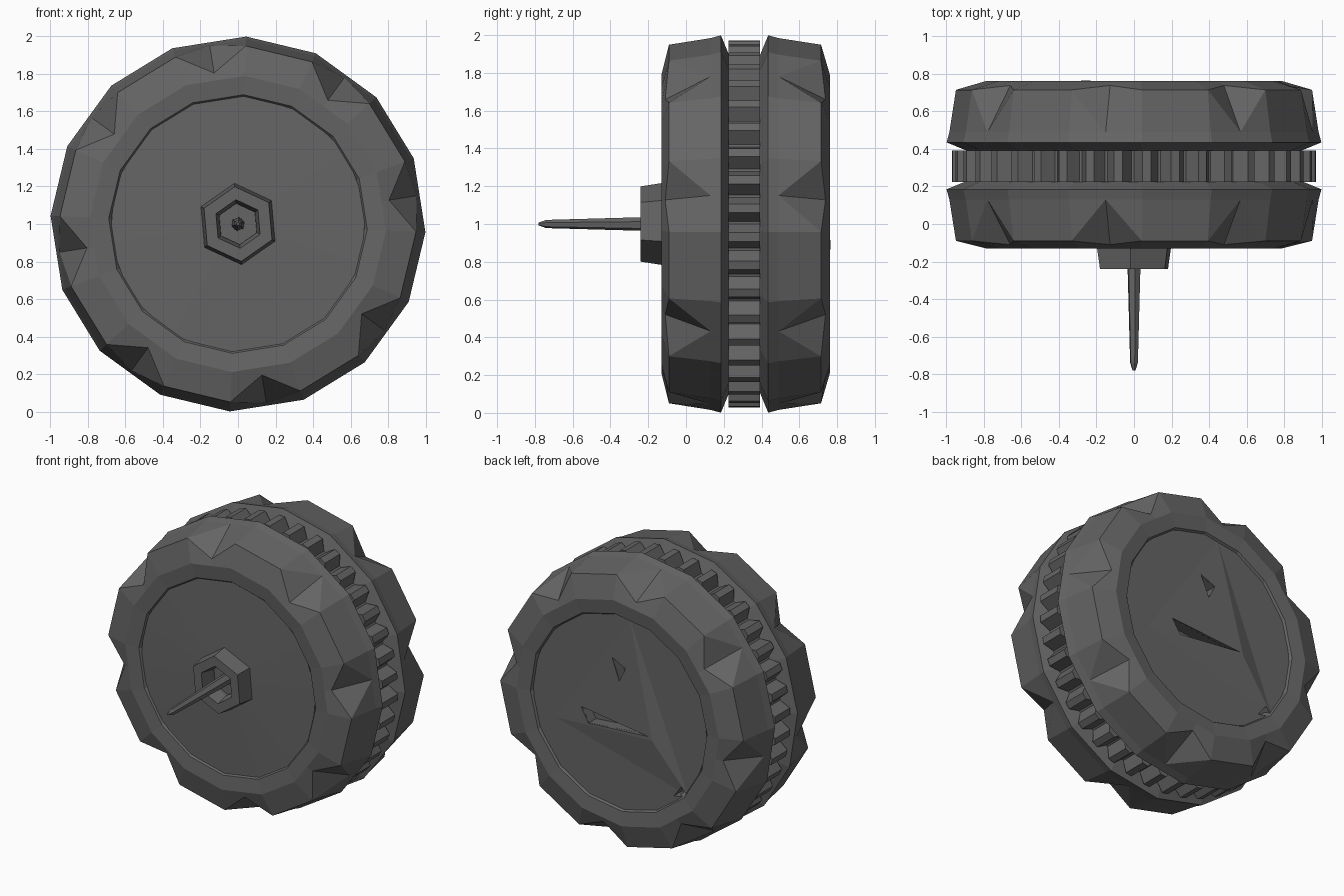
import bpy, bmesh
from math import cos, sin, radians, tau

if "Cube" in bpy.data.objects:
    bpy.data.objects.remove(bpy.data.objects["Cube"])

rubber = bpy.data.materials.new("dark_grey")
rubber.diffuse_color = (0.13, 0.13, 0.13, 1)
rubber.use_nodes = True
rubber.node_tree.nodes["Principled BSDF"].inputs["Base Color"].default_value = rubber.diffuse_color


def pt(r, a, y):
    # point on a ring around the wheel axis (along y, at z = 1)
    return (r * cos(a), y, 1 + r * sin(a))


def finish(name, bm):
    bmesh.ops.recalc_face_normals(bm, faces=bm.faces)
    me = bpy.data.meshes.new(name)
    bm.to_mesh(me)
    bm.free()
    me.materials.append(rubber)
    ob = bpy.data.objects.new(name, me)
    bpy.context.collection.objects.link(ob)
    return ob


def lathe(name, profile, n, phase=0.0, closed=False):
    # profile of (radius, y); ends capped unless closed into a ring
    bm = bmesh.new()
    rings = [[bm.verts.new(pt(r, phase + tau * i / n, y)) for i in range(n)] for r, y in profile]
    pairs = list(zip(rings, rings[1:]))
    if closed:
        pairs.append((rings[-1], rings[0]))
    for p, q in pairs:
        for i in range(n):
            j = (i + 1) % n
            bm.faces.new((p[i], p[j], q[j], q[i]))
    if not closed:
        bm.faces.new(rings[0])
        bm.faces.new(rings[-1])
    return finish(name, bm)


def prism(name, tri, y0, y1):
    # flat polygon in (x, z offset) extruded along y
    bm = bmesh.new()
    a, b = [[bm.verts.new((x, y, 1 + z)) for x, z in tri] for y in (y0, y1)]
    bm.faces.new(a)
    bm.faces.new(b)
    for i in range(len(tri)):
        j = (i + 1) % len(tri)
        bm.faces.new((a[i], a[j], b[j], b[i]))
    return finish(name, bm)


def tyre(name, profile):
    # ring with eight wedge notches bitten out of the outer shoulder
    angles = [radians(9 + 45 * k + d) for k in range(8) for d in (-11.5, 0, 11.5)]
    n = len(angles)
    bm = bmesh.new()
    rings = []
    for k, (r, y) in enumerate(profile):
        ring = []
        for i, a in enumerate(angles):
            rr, yy = r, y
            if i % 3 == 1:
                rr = r * cos(radians(11.5))
                if k == 2:
                    rr, yy = 0.815, (y + profile[1][1]) / 2
            ring.append(bm.verts.new(pt(rr, a, yy)))
        rings.append(ring)
    for k, (p, q) in enumerate(zip(rings, rings[1:] + rings[:1])):
        for i in range(n):
            j = (i + 1) % n
            if k == 2 and i % 3 == 0:
                bm.faces.new((p[i], p[j], q[j]))
                bm.faces.new((p[i], q[j], q[i]))
            elif k == 2 and i % 3 == 1:
                bm.faces.new((p[i], p[j], q[i]))
                bm.faces.new((p[j], q[j], q[i]))
            else:
                bm.faces.new((p[i], p[j], q[j], q[i]))
    return finish(name, bm)


# twin tyres
tyre("front_tyre", [(0.69, -0.12), (0.79, -0.13), (0.95, -0.09), (0.985, 0.13),
                    (1.0, 0.185), (0.89, 0.23), (0.66, 0.23), (0.66, -0.08)])
tyre("rear_tyre", [(0.69, 0.75), (0.79, 0.762), (0.95, 0.715), (0.985, 0.49),
                   (1.0, 0.435), (0.89, 0.39), (0.66, 0.39), (0.66, 0.70)])

# toothed ring between the tyres
teeth = 40
bm = bmesh.new()
sides = []
for y in (0.225, 0.392):
    sides.append([bm.verts.new(pt(r, tau * (t + f) / teeth, y)) for t in range(teeth)
                  for f, r in ((0.0, 0.90), (0.1, 0.90), (0.4, 0.972), (0.7, 0.972))])
front, back = sides
for i in range(len(front)):
    j = (i + 1) % len(front)
    bm.faces.new((front[i], front[j], back[j], back[i]))
bm.faces.new(front)
bm.faces.new(back)
finish("toothed_ring", bm)

# front wheel disc, slightly domed
lathe("front_disc", [(0.2, -0.125), (0.69, -0.108), (0.69, 0.2)], 14, radians(8))

# hollow hexagonal hub and tapered axle spike
lathe("hub_nut", [(0.22, -0.11), (0.20, -0.24), (0.13, -0.24), (0.11, -0.15), (0.11, -0.11)],
      6, radians(35), closed=True)
lathe("axle_spike", [(0.038, -0.10), (0.036, -0.25), (0.022, -0.74), (0.008, -0.78)], 6, radians(20))

# rear wheel disc
disc = lathe("rear_disc", [(0.69, 0.42), (0.69, 0.735)], 14, radians(8))

# low three-sided boss on the rear disc
bm = bmesh.new()
v = [bm.verts.new((x, y, 1 + z)) for x, y, z in
     ((-0.08, 0.736, 0.67), (0.50, 0.736, -0.17), (-0.53, 0.736, -0.45), (-0.27, 0.765, -0.12))]
for f in ((0, 1, 2), (0, 1, 3), (1, 2, 3), (2, 0, 3)):
    bm.faces.new([v[i] for i in f])
boss = finish("rear_boss", bm)

# triangular pockets cut through the boss into the disc
pockets = [[(0.06, 0.37), (-0.05, 0.32), (0.0, 0.22)],
           [(0.30, -0.04), (-0.24, -0.10), (0.24, -0.14)],
           [(-0.48, -0.40), (-0.54, -0.46), (-0.42, -0.48)]]
for i, tri in enumerate(pockets):
    cutter = prism("pocket_cutter_%d" % i, tri, 0.66, 0.9)
    cutter.hide_render = True
    cutter.hide_set(True)
    for ob in (disc, boss):
        mod = ob.modifiers.new("pocket", 'BOOLEAN')
        mod.operation = 'DIFFERENCE'
        mod.solver = 'EXACT'
        mod.object = cutter
